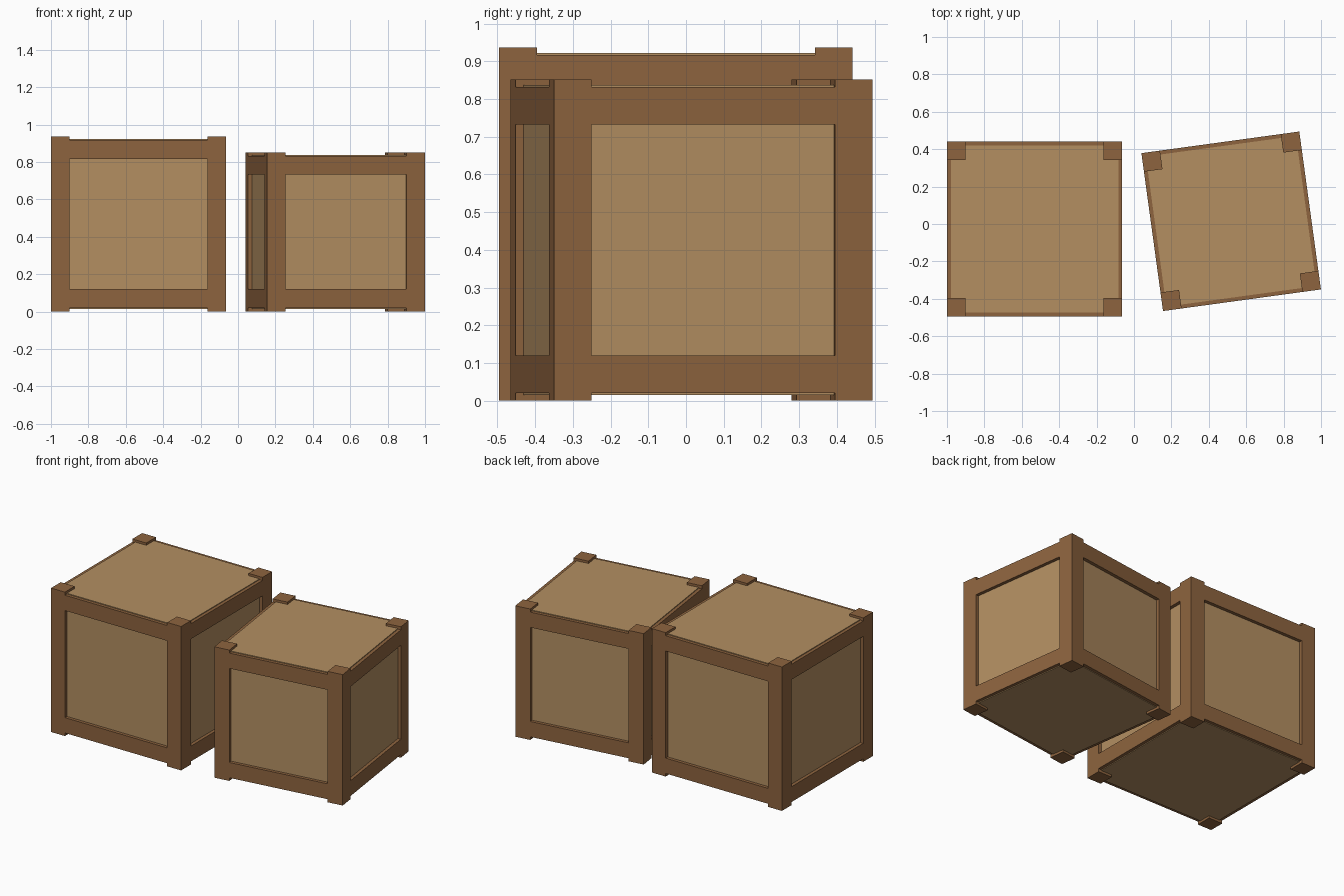
import bpy
from math import radians
from mathutils import Matrix

if "Cube" in bpy.data.objects:
    bpy.data.objects.remove(bpy.data.objects["Cube"])

POST = 0.1       # post and rail width
RECESS = 0.021   # how far the side panels sit inside the frame
RECESS_Z = 0.015 # how far the lid and base sit inside the post ends
DROP = 0.02      # how far the rails sit inside the post ends


def material(name, rgb):
    mat = bpy.data.materials.new(name)
    mat.diffuse_color = (*rgb, 1)
    mat.use_nodes = True
    mat.node_tree.nodes["Principled BSDF"].inputs["Base Color"].default_value = mat.diffuse_color
    return mat


frame_mat = material("frame_wood", (0.27, 0.127, 0.049))
panel_mat = material("panel_wood", (0.452, 0.274, 0.121))


def box(name, centre, size, mat, place):
    bpy.ops.mesh.primitive_cube_add(size=1)
    ob = bpy.context.object
    ob.name = name
    ob.data.transform(Matrix.Translation(centre) @ Matrix.Diagonal((*size, 1)))
    ob.matrix_world = place
    ob.data.materials.append(mat)


def crate(name, size, x, y, angle):
    place = Matrix.Translation((x, y, 0)) @ Matrix.Rotation(radians(angle), 4, "Z")
    inner = size - 2 * RECESS
    edge = size / 2 - POST / 2
    span = size - 2 * POST

    # Panelled body inside the frame
    box(f"{name}_panels", (0, 0, size / 2),
        (inner, inner, size - 2 * RECESS_Z), panel_mat, place)

    # Four corner posts
    for sx in (-1, 1):
        for sy in (-1, 1):
            box(f"{name}_post", (sx * edge, sy * edge, size / 2),
                (POST, POST, size), frame_mat, place)

    # Top and bottom rails on all four sides
    for z in (DROP + POST / 2, size - DROP - POST / 2):
        for s in (-1, 1):
            box(f"{name}_rail_x", (0, s * edge, z), (span, POST, POST), frame_mat, place)
            box(f"{name}_rail_y", (s * edge, 0, z), (POST, span, POST), frame_mat, place)


crate("large_crate", 0.937, -0.5315, -0.027, 0)
crate("small_crate", 0.852, 0.5195, 0.0145, 7.8)
